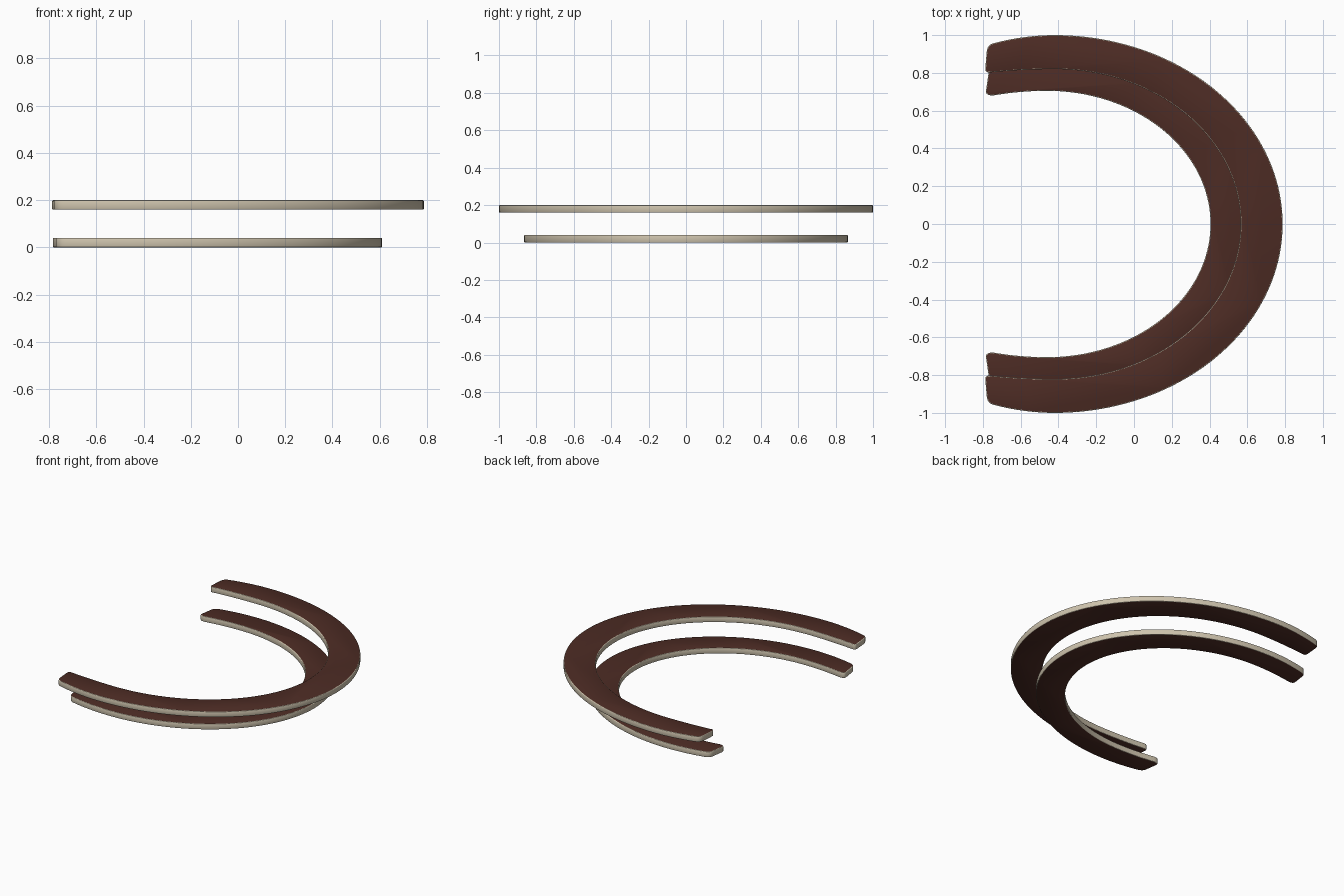
import bpy, bmesh, math
from mathutils import Vector

if "Cube" in bpy.data.objects:
    bpy.data.objects.remove(bpy.data.objects["Cube"])


def material(name, rgb):
    m = bpy.data.materials.new(name)
    m.diffuse_color = (*rgb, 1)
    m.use_nodes = True
    m.node_tree.nodes["Principled BSDF"].inputs["Base Color"].default_value = m.diffuse_color
    return m


brown = material("dark brown", (0.075, 0.025, 0.018))
cream = material("cream edge", (0.62, 0.55, 0.42))


def arc(cx, tip, b, k, end, n=40):
    """Half curve from the tip (y = 0) round to the open end: quarter ellipse, then a shallow tail."""
    pts = []
    for i in range(n + 1):
        t = math.pi / 2 * i / n
        pts.append(Vector((cx + (tip - cx) * math.cos(t), b * math.sin(t))))
    for i in range(1, 9):
        dx = (cx - end) * i / 8
        pts.append(Vector((cx - dx, b - k * dx * dx)))
    return pts


def corner(p, c, q, n=6):
    """Rounded corner from p to q, pulled towards c."""
    return [p * (1 - t) ** 2 + c * 2 * t * (1 - t) + q * t * t
            for t in (i / n for i in range(1, n + 1))]


def c_plate(name, outer, inner, x_out, x_in, z0, z1):
    o, i = arc(*outer), arc(*inner)
    # rounded open end joining the outer and inner curves
    co, ci = Vector((x_out, o[-1].y - 0.008)), Vector((x_in, i[-1].y - 0.002))
    end = corner(o[-1], co, co + Vector((-0.002, -0.04)))
    end += corner(ci + Vector((0.001, 0.025)), ci, i[-1])
    half = o + end[:6] + [ci + Vector((0.001, 0.025))] + end[6:-1] + i[::-1]
    # mirror the half outline across y = 0
    outline = half + [Vector((p.x, -p.y)) for p in half[-2:0:-1]]
    bm = bmesh.new()
    base = bm.faces.new([bm.verts.new((p.x, p.y, z0)) for p in outline])
    top = bmesh.ops.extrude_face_region(bm, geom=[base], use_keep_orig=True)
    bmesh.ops.translate(bm, vec=(0, 0, z1 - z0),
                        verts=[g for g in top["geom"] if isinstance(g, bmesh.types.BMVert)])
    bmesh.ops.recalc_face_normals(bm, faces=bm.faces)
    # soften the rims of both flat sides
    rims = [e for e in bm.edges if abs(e.verts[0].co.z - e.verts[1].co.z) < 1e-5]
    bmesh.ops.bevel(bm, geom=rims, offset=0.004, segments=2, profile=0.5, affect='EDGES')
    # flat sides brown, edge band cream
    for f in bm.faces:
        f.material_index = 0 if abs(f.normal.z) > 0.98 else 1
        f.smooth = f.material_index == 1
    me = bpy.data.meshes.new(name)
    bm.to_mesh(me)
    bm.free()
    me.materials.append(brown)
    me.materials.append(cream)
    ob = bpy.data.objects.new(name, me)
    bpy.context.collection.objects.link(ob)
    bpy.context.view_layer.objects.active = ob
    ob.select_set(True)
    bpy.ops.object.shade_smooth_by_angle(angle=math.radians(50))
    ob.select_set(False)


# (curve centre x, tip x, half width, tail bend, end x) for outer and inner curves
c_plate("upper_ring", (-0.42, 0.787, 1.0, 0.41, -0.74),
        (-0.42, 0.565, 0.82, 0.15, -0.765), -0.778, -0.788, 0.16, 0.20)
c_plate("lower_ring", (-0.44, 0.61, 0.865, 0.38, -0.73),
        (-0.46, 0.405, 0.705, 0.30, -0.745), -0.770, -0.785, 0.0, 0.04)
